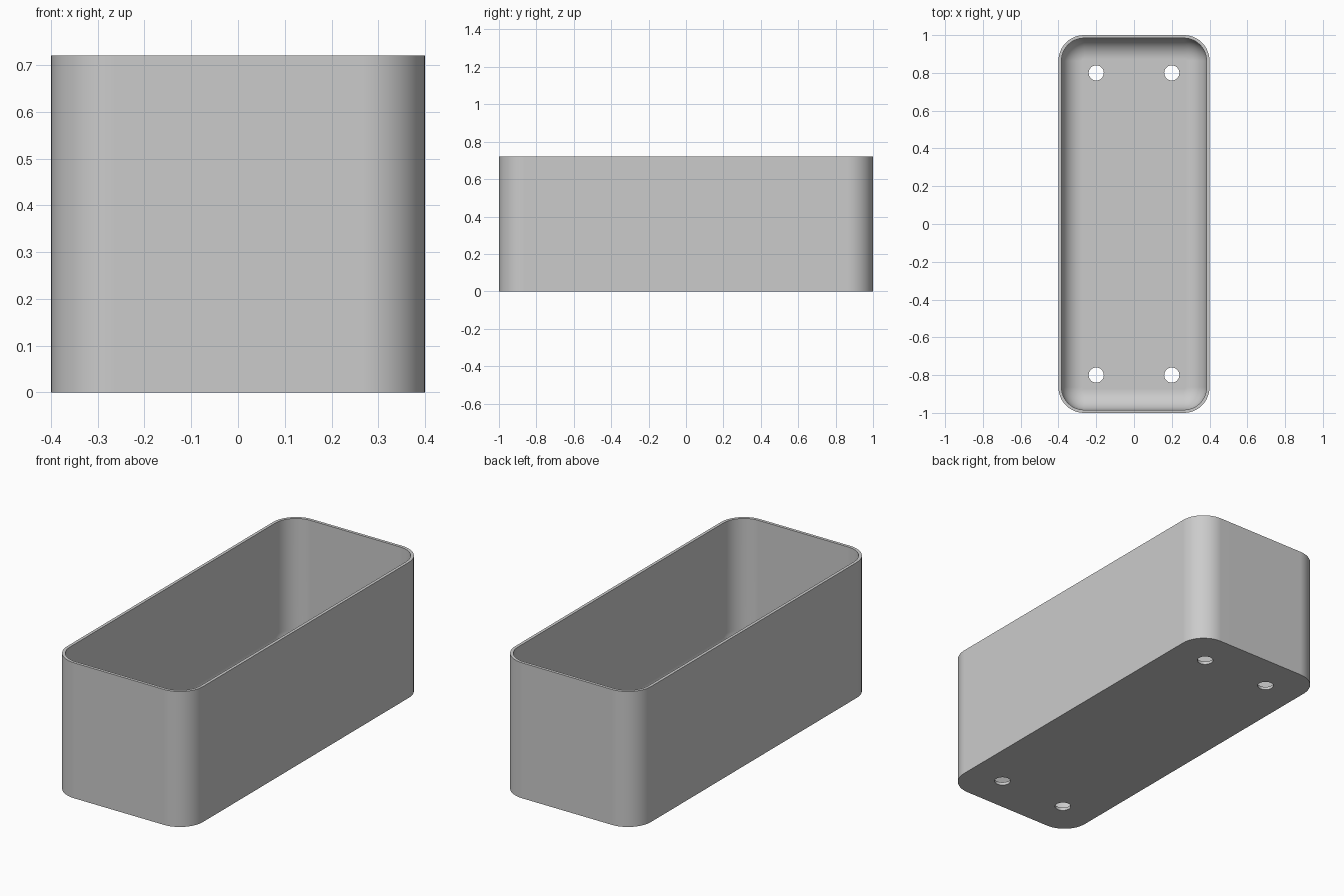
import bpy, bmesh, math

if "Cube" in bpy.data.objects:
    bpy.data.objects.remove(bpy.data.objects["Cube"])

HALF_X, HALF_Y, HEIGHT = 0.4, 1.0, 0.72
CORNER, WALL, FILLET, SEGS = 0.136, 0.016, 0.11, 12

grey = bpy.data.materials.new("plain grey")
grey.use_nodes = True
colour = (0.6, 0.6, 0.6, 1)
grey.diffuse_color = colour
grey.node_tree.nodes["Principled BSDF"].inputs["Base Color"].default_value = colour


def ring(bm, inset, z):
    """Rounded rectangle of vertices, offset inwards by inset."""
    verts = []
    corners = [(1, 1), (-1, 1), (-1, -1), (1, -1)]
    for quarter, (sx, sy) in enumerate(corners):
        for i in range(SEGS + 1):
            a = math.pi / 2 * (quarter + i / SEGS)
            r = CORNER - inset
            verts.append(bm.verts.new((sx * (HALF_X - CORNER) + r * math.cos(a),
                                       sy * (HALF_Y - CORNER) + r * math.sin(a), z)))
    return verts


# Thin-walled box: up the outside, over the rim, down the inside, round to the floor
profile = [(0, 0), (0, HEIGHT), (WALL, HEIGHT)]
for i in range(SEGS + 1):
    a = math.pi / 2 * i / SEGS
    profile.append((WALL + FILLET * (1 - math.cos(a)),
                    WALL + FILLET * (1 - math.sin(a))))

bm = bmesh.new()
rings = [ring(bm, inset, z) for inset, z in profile]
for low, high in zip(rings, rings[1:]):
    for i in range(len(low)):
        j = (i + 1) % len(low)
        bm.faces.new((low[i], low[j], high[j], high[i]))
bm.faces.new(rings[0][::-1])
bm.faces.new(rings[-1])
bmesh.ops.recalc_face_normals(bm, faces=bm.faces)
mesh = bpy.data.meshes.new("planter_box")
bm.to_mesh(mesh)
bm.free()
mesh.materials.append(grey)
box = bpy.data.objects.new("planter_box", mesh)
bpy.context.collection.objects.link(box)
bpy.ops.object.select_all(action='DESELECT')
box.select_set(True)
bpy.context.view_layer.objects.active = box

# Four drain holes through the floor
bm = bmesh.new()
for x in (-0.2, 0.2):
    for y in (-0.8, 0.8):
        made = bmesh.ops.create_cone(bm, cap_ends=True, segments=32,
                                     radius1=0.04, radius2=0.04, depth=0.1)
        bmesh.ops.translate(bm, verts=made["verts"], vec=(x, y, 0))
cutter_mesh = bpy.data.meshes.new("drain_hole_cutter")
bm.to_mesh(cutter_mesh)
bm.free()
cutter_mesh.materials.append(grey)
cutter = bpy.data.objects.new("drain_hole_cutter", cutter_mesh)
bpy.context.collection.objects.link(cutter)
cutter.hide_render = True

cut = box.modifiers.new("drain_holes", 'BOOLEAN')
cut.object = cutter
cut.operation = 'DIFFERENCE'
cut.solver = 'EXACT'
bpy.ops.object.modifier_apply(modifier=cut.name)
bpy.data.objects.remove(cutter)

# Smooth corners and fillet, crisp rim, base and holes
bpy.ops.object.shade_smooth_by_angle(angle=math.radians(30))
weighted = box.modifiers.new("even_normals", 'WEIGHTED_NORMAL')
weighted.keep_sharp = True
